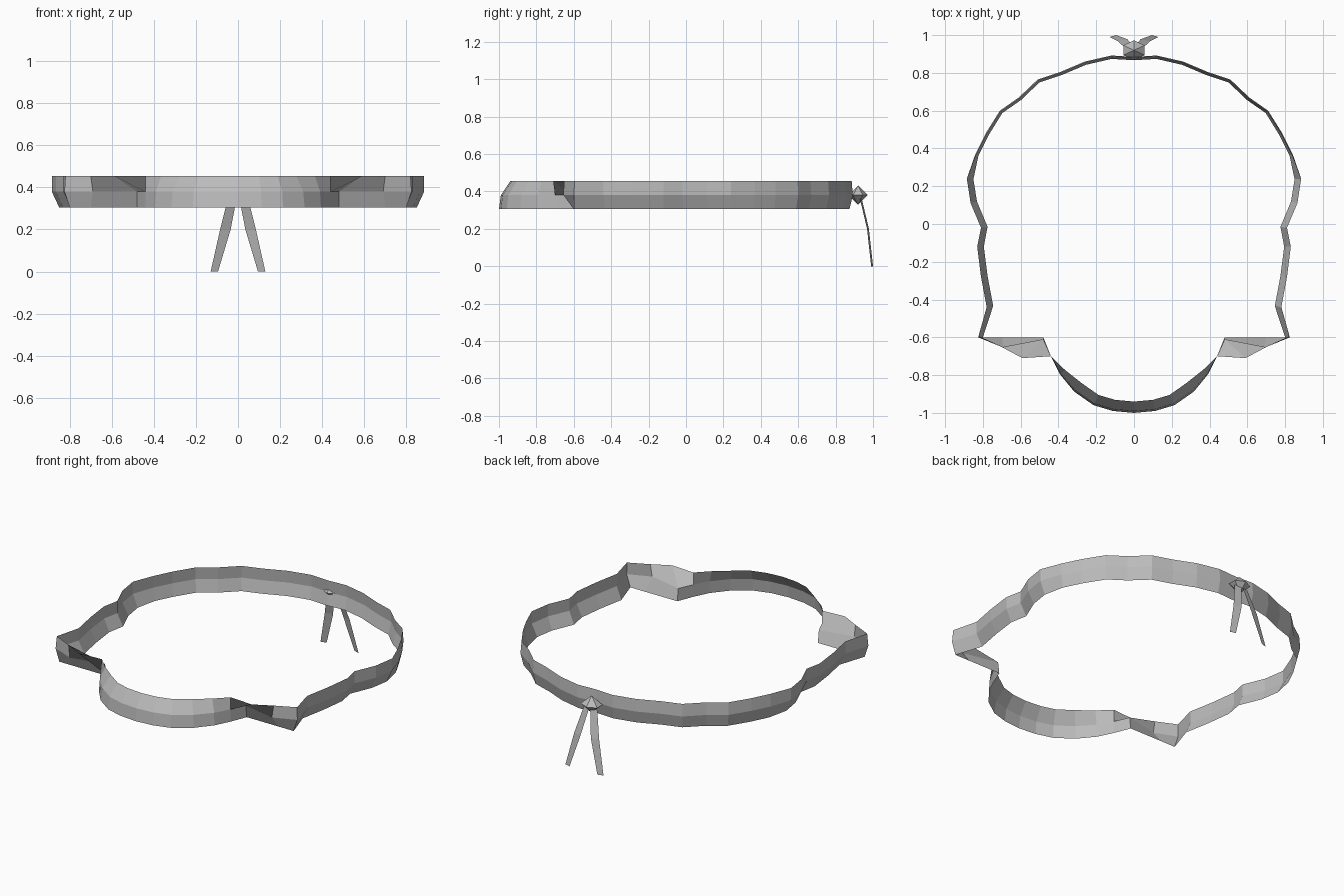
import bpy, bmesh
from mathutils import Vector, Matrix

cube = bpy.data.objects.get("Cube")
if cube:
    bpy.data.objects.remove(cube)

LOW, MID, HIGH = 0.305, 0.38, 0.455

cloth = bpy.data.materials.new("grey cloth")
cloth.use_nodes = True
grey = (0.5, 0.5, 0.5, 1)
cloth.diffuse_color = grey
cloth.node_tree.nodes["Principled BSDF"].inputs["Base Color"].default_value = grey


def finish(bm, name, mirrored=True):
    """Turn a bmesh into a flat shaded object, optionally mirrored across x."""
    mesh = bpy.data.meshes.new(name)
    bm.to_mesh(mesh)
    bm.free()
    mesh.materials.append(cloth)
    obj = bpy.data.objects.new(name, mesh)
    bpy.context.collection.objects.link(obj)
    if mirrored:
        mirror = obj.modifiers.new("Mirror", 'MIRROR')
        mirror.merge_threshold = 0.002
    return obj


def loft(columns, name):
    """Join neighbouring columns of points into a strip of quads."""
    bm = bmesh.new()
    grid = [[bm.verts.new(p) for p in column] for column in columns]
    for a, b in zip(grid, grid[1:]):
        for i in range(len(a) - 1):
            bm.faces.new((a[i], b[i], b[i + 1], a[i + 1]))
    return finish(bm, name)


def leaning(path):
    """Columns along a path of (x, y, bottom offset, top offset), offsets pointing outward."""
    columns = []
    for i, (x, y, low, high) in enumerate(path):
        before, after = path[max(i - 1, 0)], path[min(i + 1, len(path) - 1)]
        along = Vector((after[0] - before[0], after[1] - before[1])).normalized()
        out = Vector((along.y, -along.x))
        if x == 0:
            out = Vector((0, 1 if y > 0 else -1))
        here = Vector((x, y))
        columns.append([(*(here + out * off), z)
                        for off, z in ((low, LOW), (0, MID), (high, HIGH))])
    return columns


# Rounded front, widest at its lower edge
front = leaning([(x, y, 0.01, -0.05) for x, y in
                 ((0, -.99), (.11, -.98), (.21, -.95), (.31, -.88))]
                + [(.39, -.79, .005, -.03), (.44, -.7, 0, 0)])

# Folded corner: the upper edge flares forward while the lower edge stays back
corner = [
    [(.48, -.6, LOW), (.48, -.61, MID), (.59, -.71, HIGH)],
    [(.7, -.6, LOW), (.69, -.655, MID), (.7, -.652, HIGH)],
    [(.8, -.6, LOW), (.825, -.6, MID), (.82, -.595, HIGH)],
]

# Sides lean outward, the back is nearly upright
sides = [(x, y, -.035, 0) for x, y in
         ((.78, -.44), (.81, -.28), (.83, -.12), (.81, -.02), (.865, .11), (.885, .24))]
back = [(x, y, -.018, -.006) for x, y in
        ((.84, .37), (.785, .48), (.71, .6), (.61, .67), (.51, .765),
         (.39, .805), (.26, .86), (.12, .892), (0, .885))]
loft(front + corner + leaning(sides + back), "headband")

# Faceted knot at the back
bm = bmesh.new()
bmesh.ops.create_uvsphere(bm, u_segments=6, v_segments=2, radius=1)
bmesh.ops.transform(bm, verts=bm.verts,
                    matrix=Matrix.Translation((0, .92, MID)) @ Matrix.Diagonal((.065, .052, .052, 1)))
finish(bm, "knot", mirrored=False)

# Two hanging tails, each a strip bending down from the knot
tail = [[(inner, y, z), (outer, y - .01, z)] for inner, outer, y, z in
        ((.004, .045, .94, .36), (.035, .085, .978, .2), (.095, .13, 1, 0))]
loft(tail, "tails")
